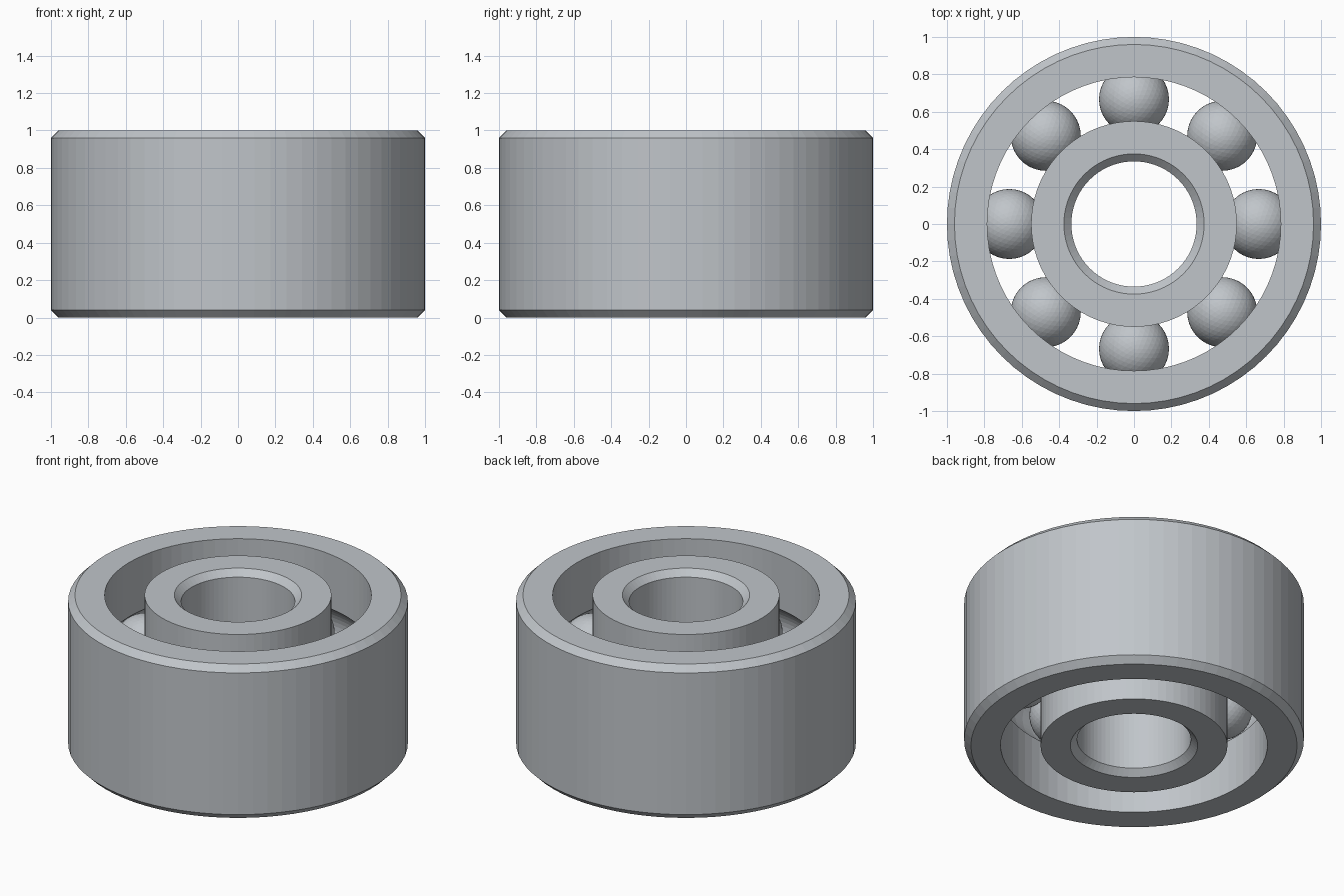
import bpy
import bmesh
from math import sin, cos, pi, asin, acos
from mathutils import Vector

if "Cube" in bpy.data.objects:
    bpy.data.objects.remove(bpy.data.objects["Cube"], do_unlink=True)

SEGMENTS = 72
BALLS = 8
BALL_R = 0.187
PITCH_R = 0.667
HEIGHT = 1.0
MID = HEIGHT / 2
CHAMFER = 0.04

steel = bpy.data.materials.new("brushed_steel")
steel.use_nodes = True
steel.diffuse_color = (0.53, 0.56, 0.59, 1)
steel.node_tree.nodes["Principled BSDF"].inputs["Base Color"].default_value = steel.diffuse_color


def finish(name, bm):
    bmesh.ops.recalc_face_normals(bm, faces=bm.faces)
    mesh = bpy.data.meshes.new(name)
    bm.to_mesh(mesh)
    bm.free()
    mesh.materials.append(steel)
    obj = bpy.data.objects.new(name, mesh)
    bpy.context.collection.objects.link(obj)
    return obj


def race_ring(name, plain_r, race_r):
    """Lathed ring: chamfered plain wall on one side, ball groove on the other."""
    side = 1 if plain_r > race_r else -1
    inset = plain_r - side * CHAMFER
    profile = [(race_r, 0), (inset, 0), (plain_r, CHAMFER),
               (plain_r, HEIGHT - CHAMFER), (inset, HEIGHT), (race_r, HEIGHT)]
    # Groove arc, concentric with the balls, from top lip to bottom lip
    groove_r = BALL_R + 0.002
    half = acos(abs(race_r - PITCH_R) / groove_r)
    steps = 12
    for i in range(steps + 1):
        a = half - 2 * half * i / steps
        profile.append((PITCH_R + side * groove_r * cos(a), MID + groove_r * sin(a)))

    bm = bmesh.new()
    verts = [bm.verts.new((r, 0, z)) for r, z in profile]
    edges = [bm.edges.new((v, verts[(i + 1) % len(verts)])) for i, v in enumerate(verts)]
    bmesh.ops.spin(bm, geom=verts + edges, cent=(0, 0, 0), axis=(0, 0, 1),
                   angle=2 * pi, steps=SEGMENTS, use_merge=True)
    bmesh.ops.remove_doubles(bm, verts=bm.verts, dist=1e-5)
    return finish(name, bm)


# Rings
race_ring("outer_ring", 1.0, 0.785)
race_ring("inner_ring", 0.335, 0.55)

# Balls
for i in range(BALLS):
    a = 2 * pi * i / BALLS
    bm = bmesh.new()
    bmesh.ops.create_icosphere(bm, subdivisions=4, radius=BALL_R)
    ball = finish(f"ball_{i + 1}", bm)
    ball.location = Vector((PITCH_R * cos(a), PITCH_R * sin(a), MID))
